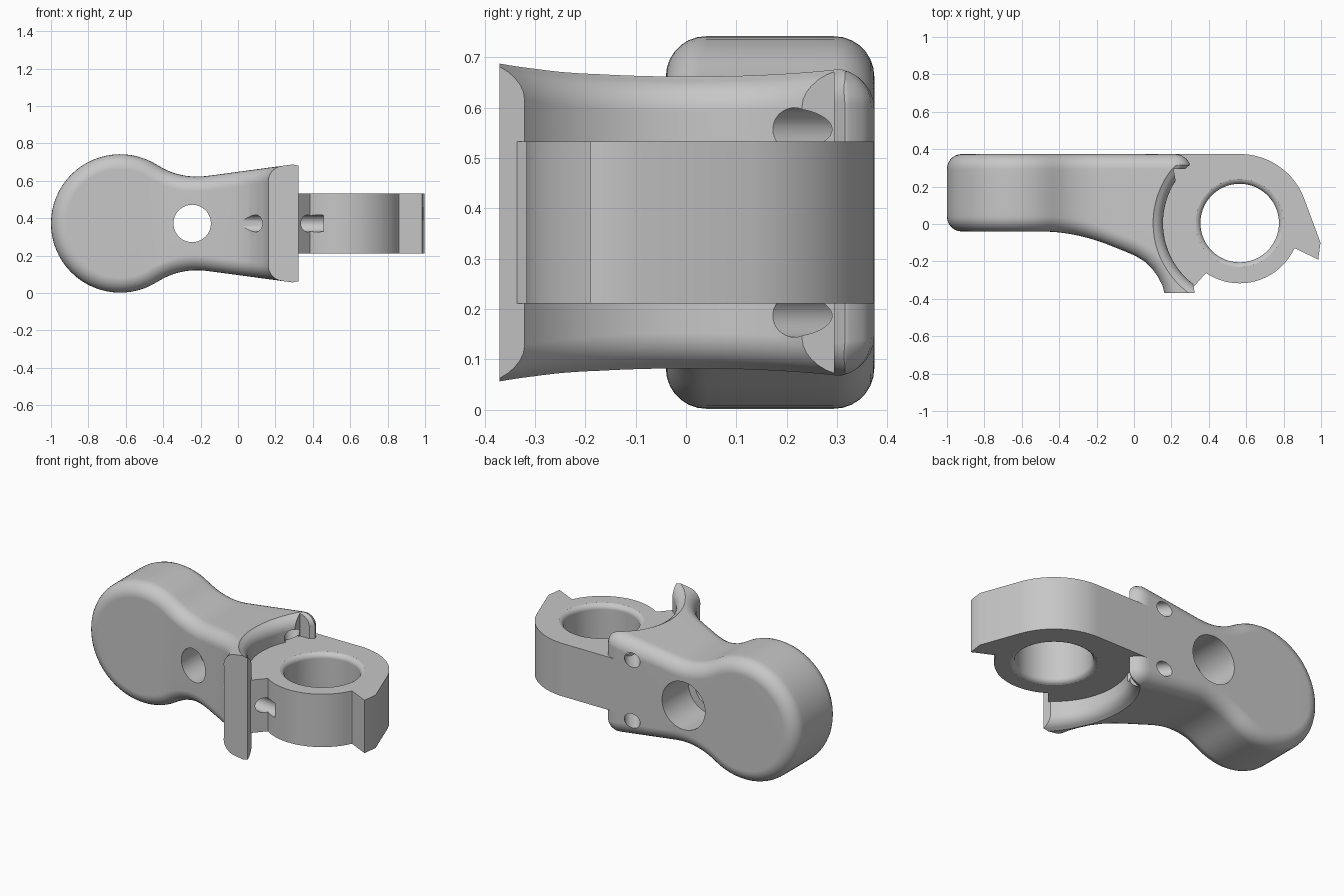
import bpy, bmesh, math
from mathutils import Vector

if "Cube" in bpy.data.objects:
    bpy.data.objects.remove(bpy.data.objects["Cube"])

MID = 0.372                      # height of the symmetry plane
R = 0.08                         # edge rounding
CX, CY = 0.565, 0.005            # ring axis
SEAT = 0.41                      # radius of the seat around the ring
BACK = 0.374

grey = bpy.data.materials.new("plain grey")
grey.use_nodes = True
grey.diffuse_color = (0.57, 0.57, 0.57, 1)
grey.node_tree.nodes["Principled BSDF"].inputs["Base Color"].default_value = (0.57, 0.57, 0.57, 1)


def make(name, bm):
    bmesh.ops.remove_doubles(bm, verts=bm.verts, dist=1e-5)
    bmesh.ops.recalc_face_normals(bm, faces=bm.faces)
    if bm.calc_volume(signed=True) < 0:
        bmesh.ops.reverse_faces(bm, faces=bm.faces)
    mesh = bpy.data.meshes.new(name)
    bm.to_mesh(mesh)
    bm.free()
    mesh.materials.append(grey)
    obj = bpy.data.objects.new(name, mesh)
    bpy.context.collection.objects.link(obj)
    return obj


def loft(name, rings, strips=True, start_cap=True):
    """Skin the rings; ends are closed by strips across, or by one face."""
    bm = bmesh.new()
    rows = [[bm.verts.new(p) for p in ring] for ring in rings]
    n = len(rows[0])
    for a, b in zip(rows, rows[1:]):
        for i in range(n):
            j = (i + 1) % n
            bm.faces.new((a[i], a[j], b[j], b[i]))
    for row in ([rows[0]] if start_cap else []) + [rows[-1]]:
        if strips:
            for i in range(n // 2 - 1):
                bm.faces.new((row[i], row[i + 1], row[n - 2 - i], row[n - 1 - i]))
        else:
            bm.faces.new(row)
    return make(name, bm)


def rod(start, end, radius, segs=40):
    start, end = Vector(start), Vector(end)
    axis = (end - start).normalized()
    u = axis.orthogonal().normalized()
    w = axis.cross(u)
    turn = [math.tau * i / segs for i in range(segs)]
    return loft("cutter", [[c + (u * math.cos(t) + w * math.sin(t)) * radius for t in turn]
                           for c in (start, end)])


def cut(obj, cutter):
    mod = obj.modifiers.new("cut", "BOOLEAN")
    mod.operation = "DIFFERENCE"
    mod.object = cutter
    mod.use_self = True
    # Keep the first solver that leaves the part standing
    for solver in ("EXACT", "MANIFOLD", "FLOAT"):
        mod.solver = solver
        shown = obj.evaluated_get(bpy.context.evaluated_depsgraph_get())
        if len(shown.data.polygons) > 0.3 * len(obj.data.polygons):
            break
    bpy.context.view_layer.objects.active = obj
    bpy.ops.object.modifier_apply(modifier=mod.name)
    bpy.data.objects.remove(cutter)


def outline(x):
    """Half height of the handle at x, and the outward normal in x and z."""
    if x < -0.43:
        d = x + 0.63
        h = math.sqrt(max(0, 0.37 ** 2 - d * d))
        return h, d / 0.37, h / 0.37
    if x < -0.17:
        d = x + 0.22
        s = math.sqrt(0.39 ** 2 - d * d)
        return 0.64 - s, -d / 0.39, s / 0.39
    return 0.253 + 0.135 * (x + 0.17), -0.134, 0.991


def front_y(x):
    if x < -0.45:
        return -0.04
    if x < -0.2:
        return -0.04 - 0.8 * (x + 0.45) ** 2
    return -0.09 - 0.4 * (x + 0.2)


# Handle: front and back outlines seen from the top, in matching steps
xs = [-0.63 + 0.37 * math.cos(math.pi - 2.14 * i / 22) for i in range(23)]
xs += [-0.43 + 0.26 * i / 9 for i in range(1, 10)] + [-0.11, -0.05]
front = [Vector((x, front_y(x))) for x in xs]
back = [Vector((x, BACK)) for x in xs]
back_in = [Vector((0, -1)) for x in xs]
front += [Vector(p) for p in ((0, -.172), (.05, -.203), (.09, -.243), (.12, -.287), (.142, -.33),
                              (.155, -.38), (.175, -.46), (.21, -.54), (.27, -.6), (.35, -.6))]
for x in (0, 0.05, 0.1, 0.15, 0.19):
    back.append(Vector((x, BACK)))
    back_in.append(Vector((0, -1)))
for deg in (90, 68, 45, 22, 0):
    d = Vector((math.cos(math.radians(deg)), math.sin(math.radians(deg))))
    back.append(Vector((0.212, BACK - R)) + d * R)
    back_in.append(-d)

STEPS, MIDDLE = 7, 6


def rounded(p, inward):
    """Quarter round from the side wall up to the top surface."""
    h, nx, nz = outline(p.x)
    pts = []
    for j in range(STEPS + 1):
        t = math.pi / 2 * j / STEPS
        a, b = R * (1 - math.sin(t)), R * (1 - math.cos(t))
        q = p + inward * b
        pts.append(Vector((q.x - nx * a, q.y, outline(q.x)[0] - nz * a)))
    return pts


rings = []
for k, (f, b) in enumerate(zip(front, back)):
    d = front[min(k + 1, len(front) - 1)] - front[max(k - 1, 0)]
    inward = Vector((-d.y, d.x)).normalized()
    if f.x < -0.46:
        inward = Vector((0, 1))
    fr = rounded(f, inward)
    bk = rounded(b, back_in[k])[::-1]
    top = fr + [fr[-1].lerp(bk[0], i / MIDDLE) for i in range(1, MIDDLE)] + bk
    rings.append([(p.x, p.y, MID + p.z) for p in top] +
                 [(p.x, p.y, MID - p.z) for p in reversed(top)])
handle = loft("handle", rings, start_cap=False)

# Flat end of the lower horn
bm = bmesh.new()
bmesh.ops.create_cube(bm, size=2)
bmesh.ops.translate(bm, verts=bm.verts, vec=(0, -1.37, 0))
cut(handle, make("cutter", bm))

# Curved seat with rounded rims
rim = 0.07
levels = [(rim * (1 - math.cos(t)), rim * (math.sin(t) - 1))
          for t in (math.radians(12 * i) for i in range(7))]
levels += [(rim * 1.1, 0.02), (rim * 1.1, 0.2)]
seat = []
for sign, rows in ((-1, levels[::-1]), (1, levels)):
    for out, dz in rows:
        ring = []
        for i in range(96):
            t = math.tau * (i + 0.5) / 96
            c, s = math.cos(t), math.sin(t)
            h = outline(min(0.33, CX + (SEAT + rim * 0.8) * c))[0]
            ring.append((CX + (SEAT + out) * c, CY + (SEAT + out) * s, MID + sign * (h + dz)))
        seat.append(ring)
cut(handle, loft("cutter", seat))

# Pivot hole with a wider bore from the back
cut(handle, rod((-0.245, -0.5, MID), (-0.245, 0.6, MID), 0.1, 64))
cut(handle, rod((-0.245, 0.12, MID), (-0.245, 0.6, MID), 0.145, 64))
# Slanted holes from the back into the seat
for z in (MID - 0.185, MID + 0.185):
    cut(handle, rod((0.05, 0.445, z), (0.28, 0.121, z), 0.043))


# Ring with hook, extruded from its outline
def arc(radius, start, end, n):
    return [(CX + radius * math.cos(math.radians(start + (end - start) * i / n)),
             CY + radius * math.sin(math.radians(start + (end - start) * i / n)))
            for i in range(n + 1)]


shape = [(0.21, BACK)] + arc(BACK - CY, 90, 20, 20)
shape += [(0.997, -0.1), (0.985, -0.19), (0.86, -0.13)]
shape += arc(0.322, -27, -124, 28)
shape += [(0.315, -0.34), (0.24, -0.27), (0.17, -0.15), (0.13, 0), (0.15, 0.12), (0.19, 0.24)]
LOW, HIGH = 0.211, 0.533
ring_hook = loft("ring_with_hook", [[(x, y, z) for x, y in shape] for z in (LOW, HIGH)],
                 strips=False)

# Bore of the ring with rounded rims
ease = 0.03
bore = [(0.21 + ease * (1 - math.cos(t)), HIGH - ease + ease * math.sin(t))
        for t in (math.radians(13 * i) for i in range(7))]
bore += [(0.21 + ease, HIGH + 0.004), (0.21 + ease, HIGH + 0.1)]
bore = [(r, LOW + HIGH - z) for r, z in reversed(bore)] + bore
cut(ring_hook, loft("cutter", [[(*p, z) for p in arc(r, 0, 360, 72)[:-1]] for r, z in bore]))

# Cross hole through the horn and the ring's root
for part in (handle, ring_hook):
    cut(part, rod((-0.1, -0.208, MID), (0.46, -0.288, MID), 0.045))

for part in (handle, ring_hook):
    bpy.ops.object.select_all(action="DESELECT")
    part.select_set(True)
    bpy.context.view_layer.objects.active = part
    bpy.ops.object.shade_smooth_by_angle(angle=math.radians(32))
    weighted = part.modifiers.new("even shading", "WEIGHTED_NORMAL")
    weighted.keep_sharp = True
